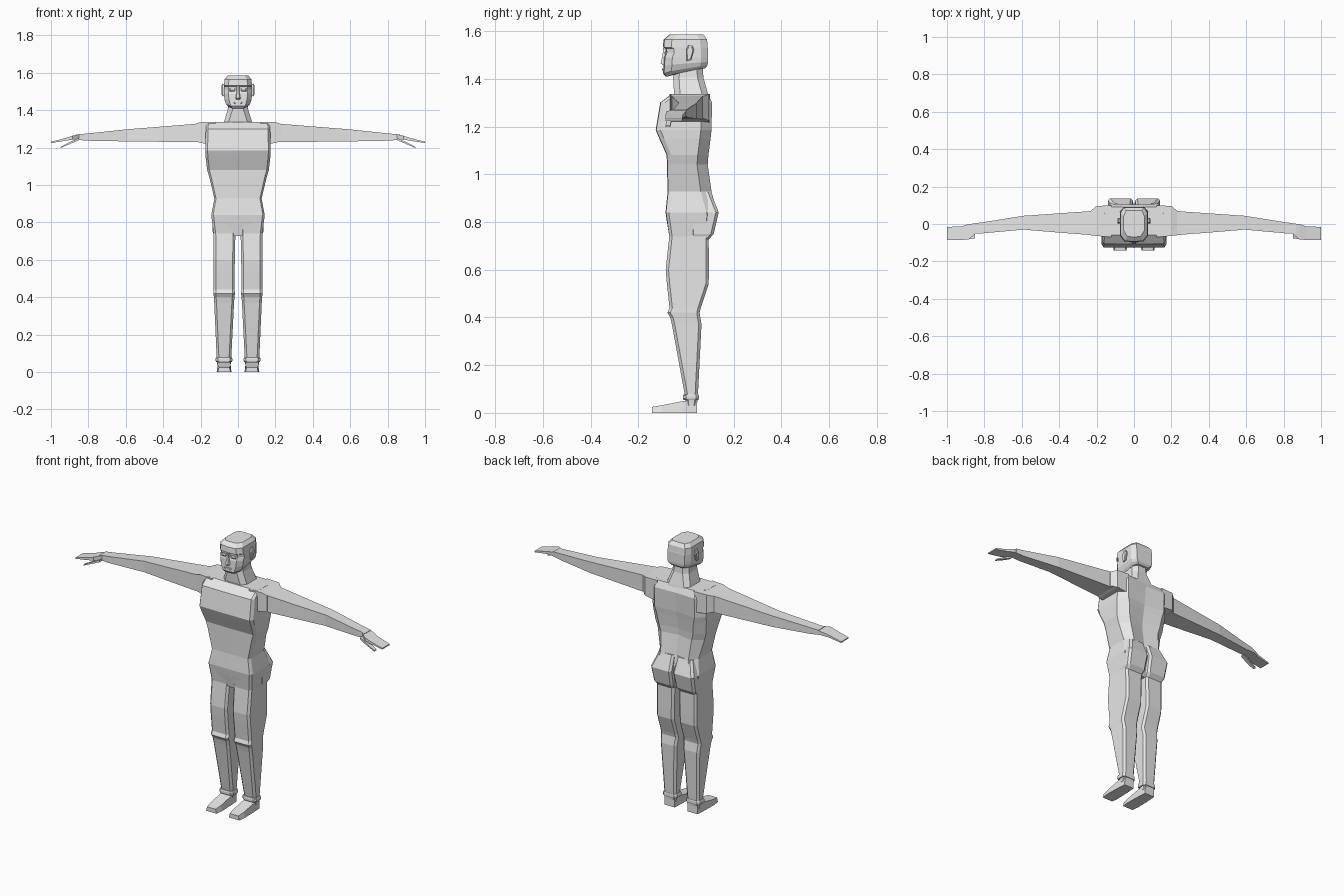
import bpy, bmesh

grey = bpy.data.materials.new("plain grey")
grey.diffuse_color = (0.8, 0.8, 0.8, 1)


def loft(name, rings, mirror=False):
    """Skin a list of equal-length rings and cap both ends."""
    bm = bmesh.new()
    loops = [[bm.verts.new(p) for p in r] for r in rings]
    for a, b in zip(loops, loops[1:]):
        n = len(a)
        for i in range(n):
            j = (i + 1) % n
            bm.faces.new((a[i], a[j], b[j], b[i]))
    bm.faces.new(loops[0])
    bm.faces.new(loops[-1])
    bmesh.ops.recalc_face_normals(bm, faces=bm.faces)
    mesh = bpy.data.meshes.new(name)
    bm.to_mesh(mesh)
    bm.free()
    mesh.materials.append(grey)
    ob = bpy.data.objects.new(name, mesh)
    bpy.context.collection.objects.link(ob)
    if mirror:
        ob.modifiers.new("mirror", "MIRROR").use_mirror_merge = False
    return ob


def sym(half):
    """Close a half outline that starts and ends on the centre line."""
    return half + [(-x, y, z) for x, y, z in reversed(half[1:-1])]


def body_ring(z, w, yf, yb, wb, spine=0.0):
    return sym([(0, yf, z), (w * 0.93, yf + 0.002, z), (w, yf + 0.02, z),
                (w, yb - 0.045, z), (wb, yb, z), (0, yb - spine, z)])


def box_ring(z, x0, x1, y0, y1, c=0.012):
    return [(x0 + c, y0, z), (x1 - c, y0, z), (x1, y0 + c, z), (x1, y1 - c, z),
            (x1 - c, y1, z), (x0 + c, y1, z), (x0, y1 - c, z), (x0, y0 + c, z)]


def side_ring(x, y0, y1, z0, z1):
    return [(x, y0, z0), (x, y1, z0), (x, y1, z1), (x, y0, z1)]


# Torso: shoulders, chest, waist, hips, crotch
loft("torso", [body_ring(*r) for r in [
    (1.337, 0.170, -0.060, 0.090, 0.12),
    (1.300, 0.172, -0.108, 0.109, 0.13, 0.005),
    (1.185, 0.175, -0.127, 0.107, 0.13, 0.015),
    (1.150, 0.173, -0.112, 0.103, 0.12, 0.018),
    (1.080, 0.165, -0.081, 0.094, 0.11, 0.018),
    (1.040, 0.153, -0.080, 0.091, 0.10, 0.018),
    (0.927, 0.126, -0.077, 0.107, 0.09, 0.018),
    (0.840, 0.143, -0.086, 0.130, 0.12, 0.020),
    (0.800, 0.115, -0.080, 0.115, 0.10, 0.020),
    (0.728, 0.030, -0.068, 0.080, 0.025)]])

# Buttocks
loft("buttock", [box_ring(*r) for r in [
    (0.925, 0.010, 0.110, 0.02, 0.104),
    (0.840, 0.006, 0.140, 0.02, 0.137),
    (0.750, 0.010, 0.135, 0.02, 0.116),
    (0.722, 0.018, 0.125, 0.02, 0.092)]], True)

# Legs with a raised knee band
loft("leg", [box_ring(*r) for r in [
    (0.840, 0.014, 0.143, -0.084, 0.100),
    (0.740, 0.014, 0.131, -0.070, 0.095),
    (0.600, 0.017, 0.130, -0.085, 0.096),
    (0.540, 0.018, 0.130, -0.080, 0.095),
    (0.440, 0.018, 0.130, -0.069, 0.062),
    (0.420, 0.016, 0.131, -0.078, 0.057),
    (0.400, 0.019, 0.129, -0.066, 0.060),
    (0.370, 0.021, 0.127, -0.059, 0.065),
    (0.075, 0.036, 0.114, -0.005, 0.050),
    (0.030, 0.040, 0.110, 0.000, 0.046)]], True)

# Ankle cuff
loft("ankle_cuff", [box_ring(*r) for r in [
    (0.054, 0.033, 0.117, -0.010, 0.052),
    (0.060, 0.030, 0.120, -0.013, 0.054),
    (0.072, 0.030, 0.120, -0.013, 0.054),
    (0.078, 0.033, 0.117, -0.010, 0.052)]], True)

# Feet, lofted from heel to toe
loft("foot", [[(x0, y, 0), (x1, y, 0), (x1 - t, y, z), (x0 + t, y, z)]
              for y, x0, x1, z, t in [
    (0.047, 0.042, 0.108, 0.055, 0.002),
    (-0.010, 0.038, 0.112, 0.050, 0.003),
    (-0.100, 0.035, 0.114, 0.032, 0.006),
    (-0.143, 0.040, 0.108, 0.025, 0.006)]], True)

# Shoulder and arm
loft("shoulder", [side_ring(*r) for r in [
    (0.120, -0.070, 0.100, 1.215, 1.337),
    (0.200, -0.064, 0.096, 1.225, 1.336),
    (0.232, -0.060, 0.070, 1.235, 1.326)]], True)
loft("arm", [side_ring(*r) for r in [
    (0.215, -0.060, 0.070, 1.229, 1.328),
    (0.400, -0.046, 0.057, 1.231, 1.313),
    (0.590, -0.030, 0.044, 1.233, 1.298),
    (0.810, -0.050, 0.009, 1.237, 1.275),
    (0.865, -0.053, 0.002, 1.243, 1.270)]], True)

# Hand and thumb
loft("hand", [side_ring(*r) for r in [
    (0.850, -0.054, 0.003, 1.243, 1.271),
    (0.885, -0.083, -0.001, 1.243, 1.263),
    (0.920, -0.085, -0.012, 1.237, 1.252),
    (1.000, -0.085, -0.016, 1.224, 1.231)]], True)
loft("thumb", [side_ring(*r) for r in [
    (0.850, -0.076, -0.050, 1.240, 1.252),
    (0.895, -0.084, -0.060, 1.221, 1.232),
    (0.948, -0.085, -0.066, 1.198, 1.204)]], True)

# Neck
loft("neck", [box_ring(z, -w, w, y0, y1, 0.025) for z, w, y0, y1 in [
    (1.300, 0.085, -0.060, 0.100),
    (1.337, 0.075, -0.050, 0.092),
    (1.405, 0.054, -0.054, 0.073),
    (1.450, 0.050, -0.050, 0.070)]])


# Head: jaw tilts up to the back, eye sockets are set in
def head_ring(z, w, wf, yf, yb, tilt=0.0):
    return sym([(0, yf, z), (wf, yf + 0.004, z), (w, yf + 0.035, z + tilt * 0.3),
                (w, yb - 0.03, z + tilt * 0.9), (w * 0.75, yb, z + tilt), (0, yb, z + tilt)])


loft("head", [head_ring(*r) for r in [
    (1.409, 0.052, 0.030, -0.085, 0.080, 0.035),
    (1.422, 0.064, 0.038, -0.096, 0.090, 0.034),
    (1.455, 0.073, 0.048, -0.094, 0.092, 0.015),
    (1.490, 0.075, 0.052, -0.092, 0.092),
    (1.510, 0.075, 0.052, -0.084, 0.092),
    (1.527, 0.075, 0.052, -0.086, 0.092),
    (1.532, 0.075, 0.052, -0.097, 0.091),
    (1.565, 0.072, 0.048, -0.094, 0.088),
    (1.585, 0.055, 0.036, -0.070, 0.073)]])

# Nose, lips and eyelids
loft("nose", [[(-w, -0.08, z), (w, -0.08, z), (w * 0.5, y, z), (-w * 0.5, y, z)]
              for z, w, y in [(1.457, 0.016, -0.097), (1.465, 0.017, -0.106),
                              (1.500, 0.010, -0.098), (1.530, 0.009, -0.096)]])
loft("lips", [box_ring(z, -w, w, -0.100, -0.085, 0.004)
              for z, w in [(1.434, 0.016), (1.439, 0.024), (1.444, 0.018)]])
loft("eyelid", [box_ring(z, 0.015, 0.045, y, -0.075, 0.004)
                for z, y in [(1.500, -0.087), (1.507, -0.091), (1.516, -0.087)]], True)

# Ears
loft("ear", [[(x, 0.015 + dy * s, 1.508 + dz * s) for dy, dz in [
    (-0.012, -0.034), (0.006, -0.030), (0.018, 0.012), (0.012, 0.032),
    (-0.004, 0.034), (-0.014, 0.014)]]
    for x, s in [(0.068, 0.9), (0.083, 1.0), (0.088, 0.75)]], True)
